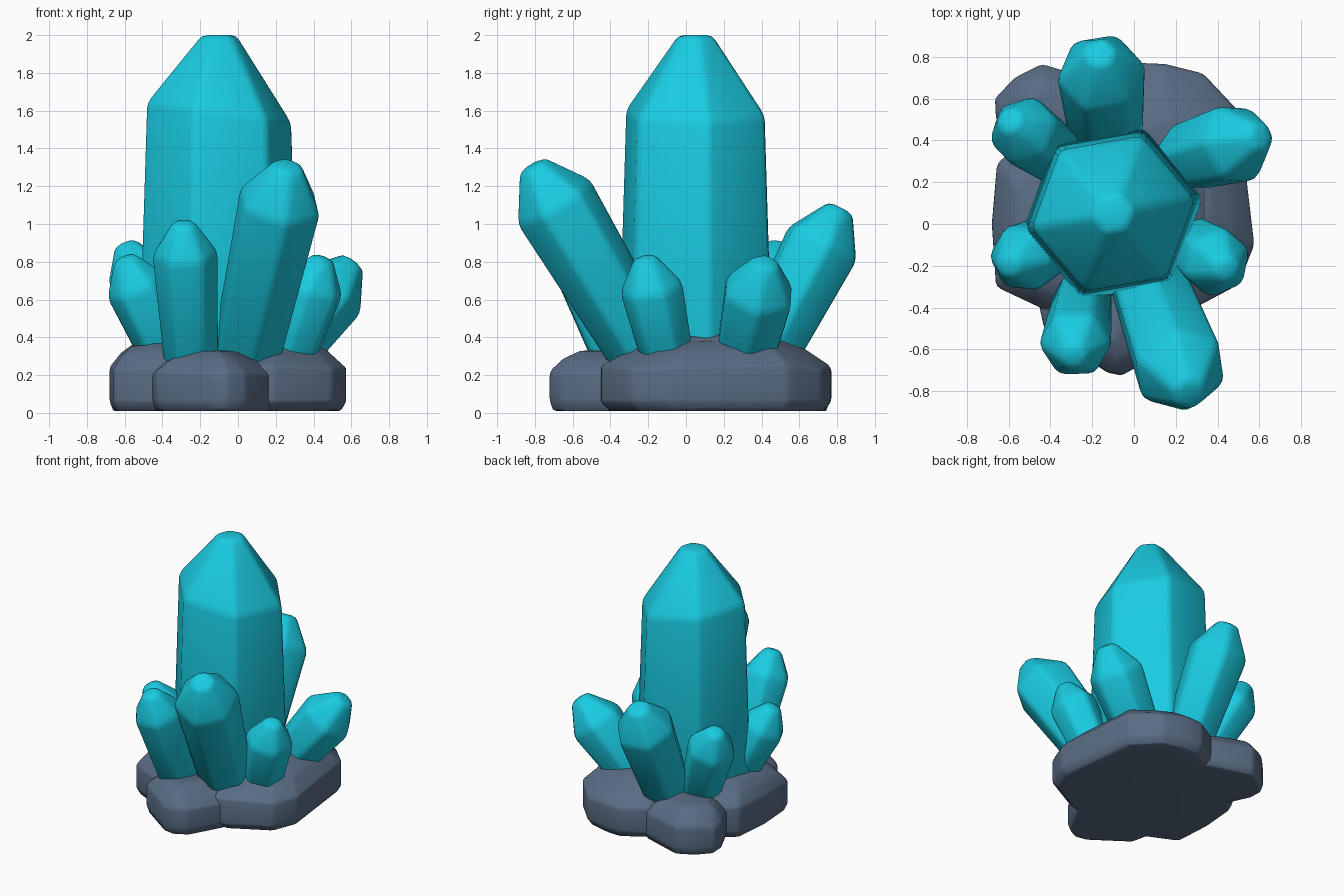
import bpy, bmesh, math
from mathutils import Vector

if "Cube" in bpy.data.objects:
    bpy.data.objects.remove(bpy.data.objects["Cube"])


def material(name, rgb):
    m = bpy.data.materials.new(name)
    m.diffuse_color = (*rgb, 1)
    m.use_nodes = True
    m.node_tree.nodes["Principled BSDF"].inputs["Base Color"].default_value = m.diffuse_color
    return m


TEAL = material("crystal teal", (0.010, 0.60, 0.76))
SLATE = material("rock slate", (0.100, 0.150, 0.230))


def finish(name, bm, mat, bevel, angle):
    bmesh.ops.recalc_face_normals(bm, faces=bm.faces)
    me = bpy.data.meshes.new(name)
    bm.to_mesh(me)
    bm.free()
    me.materials.append(mat)
    ob = bpy.data.objects.new(name, me)
    bpy.context.collection.objects.link(ob)
    b = ob.modifiers.new("soft edges", 'BEVEL')
    b.width, b.segments, b.limit_method = bevel, 2, 'ANGLE'
    b.angle_limit = math.radians(15)
    bpy.ops.object.select_all(action='DESELECT')
    ob.select_set(True)
    bpy.context.view_layer.objects.active = ob
    bpy.ops.object.shade_smooth_by_angle(angle=math.radians(angle))
    return ob


def crystal(name, base, tip, r, cap, r_base, r_tip, spin, slant=0.0, bevel=0.03):
    """Six-sided prism widening or narrowing to a shoulder, then a blunt point."""
    base, tip = Vector(base), Vector(tip)
    axis = tip - base
    length = axis.length
    q = axis.to_track_quat('Z', 'Y') if axis.xy.length > 1e-4 else None
    bm = bmesh.new()
    rings = []
    for rad, h, s in ((r_base, 0, 0), (r, length - cap, slant), (r_tip, length, 0)):
        ring = []
        for i in range(6):
            a = math.radians(spin + 60 * i)
            p = Vector((rad * math.cos(a), rad * math.sin(a), h + s * math.cos(a)))
            ring.append(bm.verts.new(base + (q @ p if q else p)))
        rings.append(ring)
    for lo, hi in zip(rings, rings[1:]):
        for i in range(6):
            j = (i + 1) % 6
            bm.faces.new((lo[i], lo[j], hi[j], hi[i]))
    bm.faces.new(rings[0])
    bm.faces.new(rings[-1])
    return finish(name, bm, TEAL, bevel, 65)


def rock(name, outline, side, top, inset, bottom=0.01):
    """Faceted boulder: convex hull of stacked, inset copies of an outline."""
    cx = sum(p[0] for p in outline) / len(outline)
    cy = sum(p[1] for p in outline) / len(outline)
    bm = bmesh.new()
    for k, z in ((0.93, bottom), (1, bottom + 0.05), (1, side - 0.03),
                 (0.5 + inset / 2, side * 0.45 + top * 0.55), (inset, top)):
        for i, (x, y) in enumerate(outline):
            dz = 0.012 * math.sin(2.4 * i) if z > 0.1 else 0
            bm.verts.new((cx + (x - cx) * k, cy + (y - cy) * k, z + dz))
    res = bmesh.ops.convex_hull(bm, input=bm.verts)
    junk = [g for g in res["geom_interior"] if isinstance(g, bmesh.types.BMVert)]
    bmesh.ops.delete(bm, geom=junk, context='VERTS')
    return finish(name, bm, SLATE, 0.02, 65)


# Main upright crystal
crystal("main_crystal", (-0.1, 0.05, 0.2), (-0.1, 0.05, 2.0), 0.395, 0.41,
        0.44, 0.1, 10, slant=-0.055)

# Leaning crystals around it: name, base, tip, shoulder radius, spin
for name, base, tip, r, spin in (
    ("front_crystal", (0.03, -0.18, 0.25), (0.265, -0.815, 1.31), 0.235, 20),
    ("back_crystal", (-0.13, 0.39, 0.25), (-0.165, 0.82, 1.085), 0.22, 5),
    ("right_back_crystal", (0.19, 0.30, 0.25), (0.61, 0.42, 0.80), 0.205, 15),
    ("right_front_crystal", (0.26, -0.09, 0.25), (0.45, -0.22, 0.825), 0.177, 25),
    ("front_left_crystal", (-0.245, -0.33, 0.22), (-0.29, -0.64, 1.01), 0.18, 10),
    ("left_front_crystal", (-0.35, -0.07, 0.25), (-0.605, -0.20, 0.825), 0.175, 0),
    ("left_back_crystal", (-0.31, 0.29, 0.25), (-0.60, 0.495, 0.895), 0.18, 20),
):
    crystal(name, base, tip, r, r * 0.98, r * 0.82, r * 0.36, spin)

# Rock base made of overlapping boulders
rock("rock_right", [(0.03, 0.77), (0.15, 0.765), (0.33, 0.72), (0.5, 0.54), (0.575, -0.1),
                    (0.5, -0.29), (0.2, -0.45), (-0.1, -0.45), (-0.25, 0.1), (-0.15, 0.66)],
     0.27, 0.38, 0.5)
rock("rock_left", [(-0.68, 0.0), (-0.655, 0.29), (-0.4, 0.5), (0, 0.4), (0.05, -0.3),
                   (-0.3, -0.47), (-0.48, -0.37), (-0.66, -0.3)], 0.27, 0.36, 0.6)
rock("rock_front", [(-0.46, -0.36), (-0.43, -0.5), (-0.13, -0.71), (-0.06, -0.725),
                    (0.04, -0.67), (0.19, -0.4), (0.15, -0.15), (-0.3, -0.1)],
     0.24, 0.32, 0.42)
rock("rock_back_left", [(-0.44, 0.765), (-0.57, 0.7), (-0.665, 0.6), (-0.66, 0.5),
                        (-0.58, 0.33), (-0.3, 0.2), (-0.05, 0.35), (-0.1, 0.66)],
     0.25, 0.33, 0.5)
rock("rock_middle", [(-0.5, 0.05), (-0.36, 0.4), (0.1, 0.5), (0.42, 0.3), (0.42, -0.1),
                     (0.2, -0.34), (-0.25, -0.36)], 0.34, 0.43, 0.55, 0.03)
